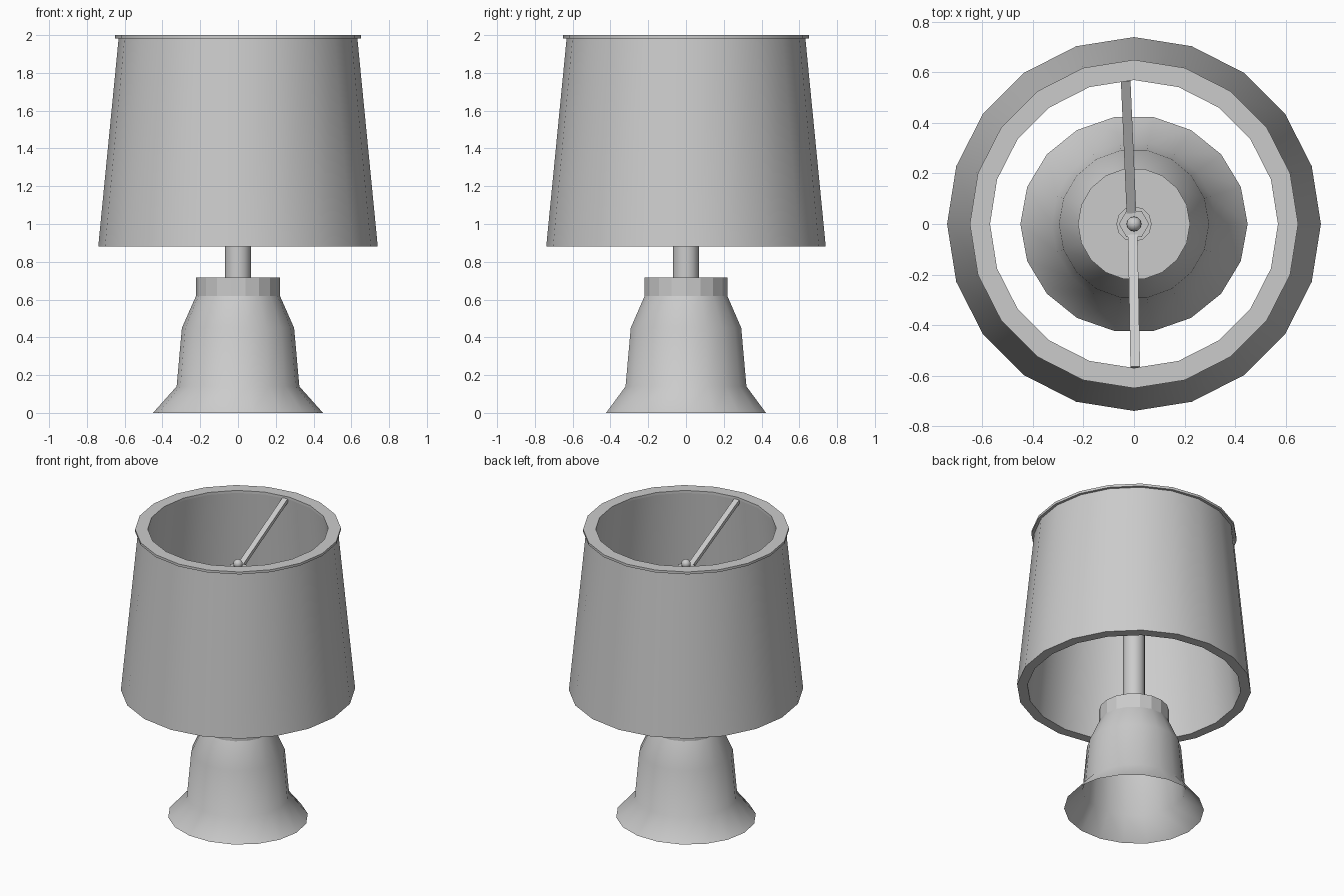
import bpy, bmesh
from math import cos, sin, pi, radians
from mathutils import Vector

if "Cube" in bpy.data.objects:
    bpy.data.objects.remove(bpy.data.objects["Cube"])


def lathe(name, profile, sides, smooth=None, closed=False, cap=(False, False), phase=0.0, squash=None):
    """Revolve (radius, z) points around the z axis; squash = y scale per ring."""
    bm = bmesh.new()
    rings = []
    for i, (r, z) in enumerate(profile):
        sy = squash[i] if squash else 1.0
        rings.append([bm.verts.new((r * cos(phase + 2 * pi * k / sides),
                                    r * sin(phase + 2 * pi * k / sides) * sy, z))
                      for k in range(sides)])
    pairs = list(zip(rings, rings[1:]))
    if closed:
        pairs.append((rings[-1], rings[0]))
    for a, b in pairs:
        for k in range(sides):
            n = (k + 1) % sides
            bm.faces.new((a[k], a[n], b[n], b[k]))
    if cap[0]:
        bm.faces.new(rings[0][::-1])
    if cap[1]:
        bm.faces.new(rings[-1])
    return finish(name, bm, smooth)


def finish(name, bm, smooth=None):
    mesh = bpy.data.meshes.new(name)
    bm.to_mesh(mesh)
    bm.free()
    obj = bpy.data.objects.new(name, mesh)
    bpy.context.collection.objects.link(obj)
    if smooth:
        bpy.ops.object.select_all(action='DESELECT')
        obj.select_set(True)
        bpy.context.view_layer.objects.active = obj
        bpy.ops.object.shade_smooth_by_angle(angle=radians(smooth))
    return obj


def bar(name, start, end, width, height):
    """Rectangular bar between two points."""
    start, end = Vector(start), Vector(end)
    d = end - start
    bm = bmesh.new()
    bmesh.ops.create_cube(bm, size=1)
    bmesh.ops.scale(bm, vec=(width, d.length, height), verts=bm.verts)
    obj = finish(name, bm)
    obj.location = (start + end) / 2
    obj.rotation_mode = 'QUATERNION'
    # keep the bar's own top facing upwards
    side = d.cross(Vector((0, 0, 1))).normalized()
    up = side.cross(d).normalized()
    from mathutils import Matrix
    obj.rotation_quaternion = Matrix((side, d.normalized(), up)).transposed().to_quaternion()
    return obj


# flared, open-bottomed body of the base
lathe("base_body", [(0.45, 0), (0.325, 0.14), (0.297, 0.45), (0.222, 0.62)], 18,
      smooth=42, squash=(0.955, 1, 1, 1))

# faceted collar on top of the base
lathe("base_collar", [(0.222, 0.62), (0.222, 0.717)], 18, cap=(False, True))

# stem running up inside the shade
lathe("stem", [(0.07, 0.71), (0.07, 1.70)], 12, smooth=40, cap=(False, True))

# hexagonal hub and ball finial
lathe("hub", [(0.06, 1.69), (0.06, 1.735)], 6, cap=(True, True))
bm = bmesh.new()
bmesh.ops.create_uvsphere(bm, u_segments=12, v_segments=8, radius=0.03)
finial = finish("finial", bm, 60)
finial.location = (0, 0, 1.755)

# hollow shade wall
lathe("shade", [(0.74, 0.88), (0.632, 1.983), (0.57, 1.983), (0.675, 0.88)], 20,
      smooth=40, closed=True)

# flat rim around the top of the shade
lathe("shade_rim", [(0.65, 1.983), (0.65, 2.0), (0.57, 2.0), (0.57, 1.983)], 20,
      smooth=40, closed=True)

# two arms rising from the hub to the rim
bar("back_arm", (-0.01, 0.04, 1.72), (-0.033, 0.57, 1.975), 0.038, 0.025)
bar("front_arm", (-0.005, -0.04, 1.72), (0.005, -0.57, 1.975), 0.038, 0.025)
